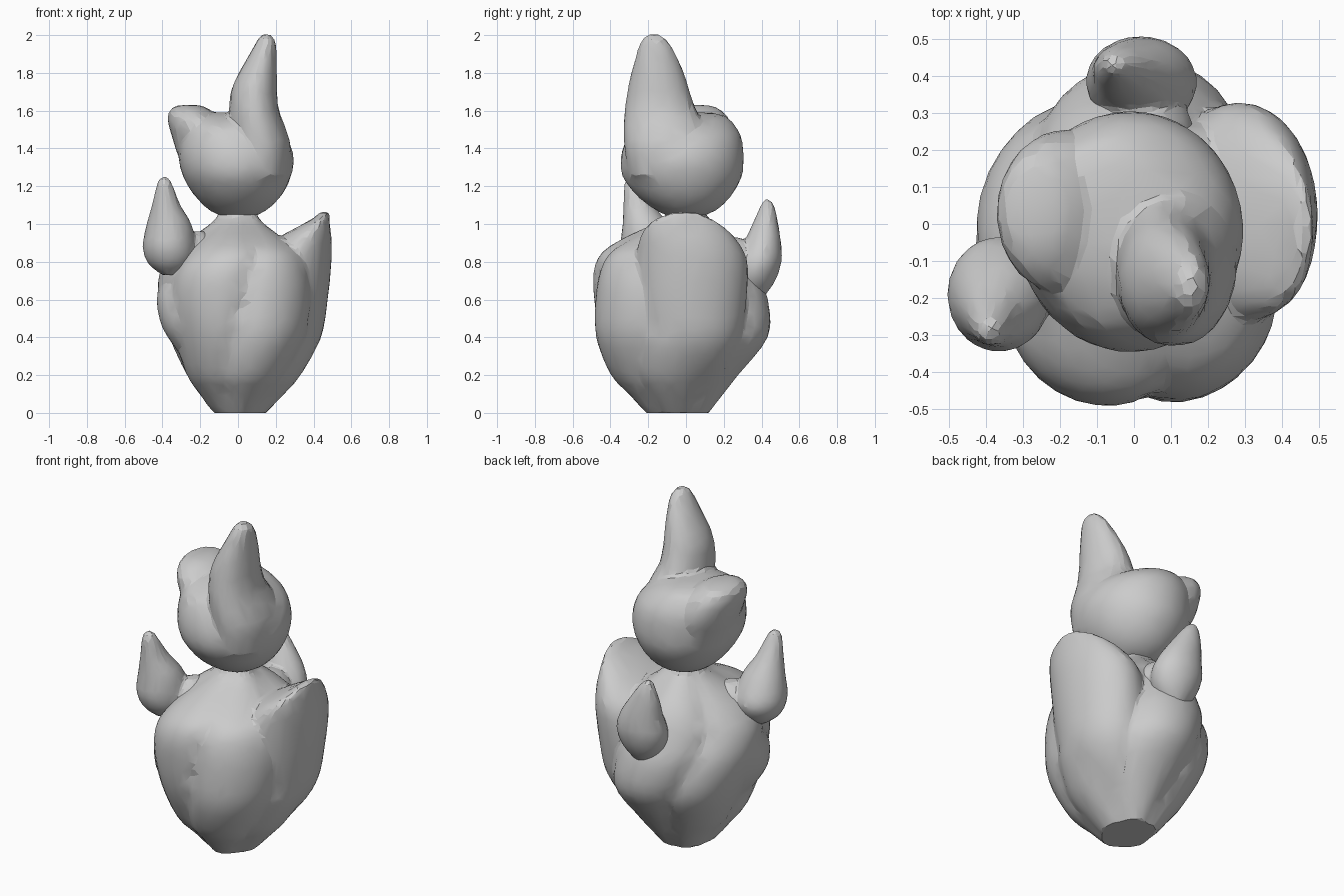
import bpy, bmesh, math


def spline(a, b, c, d, t):
    return 0.5 * (2 * b + (c - a) * t + (2 * a - 5 * b + 4 * c - d) * t * t
                  + (3 * b - a - 3 * c + d) * t ** 3)


def loft(bm, rings, fold=0.0, folds=2.5, twist=0.9, phase=0.0, seg=48, sub=4):
    """Closed skin through rings of (z, cx, cy, rx, ry), with optional twisted creases."""
    rows, last = [], len(rings) - 1
    for i in range(last):
        quad = [rings[max(0, min(last, i + k))] for k in (-1, 0, 1, 2)]
        for s in range(sub):
            rows.append([spline(*v, s / sub) for v in zip(*quad)])
    rows.append(rings[-1])
    loops = []
    for z, cx, cy, rx, ry in rows:
        loop = []
        for k in range(seg):
            a = 2 * math.pi * k / seg
            crease = abs(math.sin(folds * (a - twist * (z - 0.8) - phase)))
            r = 1 + fold * (crease ** 0.6 - 0.85)
            loop.append(bm.verts.new((cx + max(rx, .005) * r * math.cos(a),
                                      cy + max(ry, .005) * r * math.sin(a), z)))
        loops.append(loop)
    for lo, hi in zip(loops, loops[1:]):
        for k in range(seg):
            j = (k + 1) % seg
            bm.faces.new((lo[k], lo[j], hi[j], hi[k]))
    bm.faces.new(loops[0][::-1])
    bm.faces.new(loops[-1])


def fused_part(name, lofts, voxel=0.016, smooth=4, ratio=0.07):
    """Melt several lofts into one soft skin and reduce it to coarse facets."""
    bm = bmesh.new()
    for rings, options in lofts:
        loft(bm, rings, **options)
    me = bpy.data.meshes.new(name)
    bm.to_mesh(me)
    bm.free()
    ob = bpy.data.objects.new(name, me)
    bpy.context.collection.objects.link(ob)
    m = ob.modifiers.new("fuse", 'REMESH')
    m.mode, m.voxel_size = 'VOXEL', voxel
    m = ob.modifiers.new("soften", 'SMOOTH')
    m.factor, m.iterations = 0.5, smooth
    m = ob.modifiers.new("facets", 'DECIMATE')
    m.ratio = ratio
    dg = bpy.context.evaluated_depsgraph_get()
    baked = bpy.data.meshes.new_from_object(ob.evaluated_get(dg))
    ob.modifiers.clear()
    ob.data = baked
    baked.name = name
    for v in baked.vertices:
        v.co.z = max(v.co.z, 0.0)
    bpy.ops.object.select_all(action='DESELECT')
    ob.select_set(True)
    bpy.context.view_layer.objects.active = ob
    bpy.ops.object.shade_smooth_by_angle(angle=math.radians(14))
    return ob


# Bulbous body with twisted folds, narrowing to the neck
body = [(-0.01, 0.01, -.04, .13, .16), (.04, .01, -.045, .175, .2), (.1, .015, -.05, .225, .25),
        (.2, .02, -.06, .305, .335), (.4, .03, -.03, .40, .455), (.6, .01, -.04, .43, .465),
        (.75, .0, -.065, .405, .43), (.85, .01, -.06, .345, .385), (.93, .0, -.03, .24, .29),
        (1.0, .0, .0, .145, .17), (1.045, .0, .0, .105, .11), (1.09, .0, .0, .10, .10)]
# Big curled petal on the right, rising to a rim
right_petal = [(.1, .12, .0, .09, .12), (.25, .2, .02, .15, .2), (.4, .25, .03, .19, .26),
               (.6, .27, .03, .205, .29), (.8, .295, .03, .2, .295), (.92, .35, .01, .145, .255),
               (1.0, .415, -.01, .07, .19), (1.035, .445, -.01, .04, .13), (1.065, .46, -.01, .022, .06)]
# Low folded petal on the front left
left_petal = [(.3, -.18, -.12, .12, .18), (.45, -.22, -.12, .18, .23), (.6, -.23, -.08, .2, .25),
              (.7, -.22, -.04, .18, .22), (.78, -.2, -.02, .1, .12)]
fused_part("body", [(body, dict(fold=.14, phase=-1.35)), (right_petal, {}), (left_petal, {})])

# Left bud with its stalk lump
left_bud = [(.73, -.36, -.19, .04, .05), (.79, -.36, -.19, .115, .12), (.88, -.365, -.19, .14, .155),
            (1.0, -.365, -.215, .118, .12), (1.1, -.38, -.25, .075, .08), (1.2, -.388, -.28, .044, .047),
            (1.235, -.39, -.285, .028, .03), (1.25, -.39, -.285, .01, .01)]
left_stalk = [(.74, -.24, -.12, .08, .08), (.82, -.23, -.13, .12, .12), (.91, -.22, -.12, .09, .1),
              (.96, -.21, -.12, .03, .04)]
fused_part("left_bud", [(left_bud, {}), (left_stalk, {})], voxel=.012, ratio=.09)

# Back bud with its stalk ridge
back_bud = [(.61, .02, .36, .05, .05), (.7, .02, .365, .125, .108), (.8, .02, .385, .15, .12),
            (.9, .01, .405, .125, .098), (1.0, -.02, .42, .088, .068), (1.08, -.04, .43, .05, .042),
            (1.115, -.05, .43, .028, .026), (1.13, -.05, .43, .01, .01)]
back_stalk = [(.7, .03, .25, .1, .1), (.82, .03, .25, .13, .12), (.9, .03, .24, .08, .1),
              (.93, .03, .22, .03, .05)]
fused_part("back_bud", [(back_bud, {}), (back_stalk, {})], voxel=.012, ratio=.09)

# Head: round bulb, tall broad-footed horn and a rimmed petal at the back left
bulb = [(1.04, .0, .0, .09, .09), (1.08, .0, .0, .16, .17), (1.15, .0, -.01, .23, .25),
        (1.25, -.005, -.02, .285, .315), (1.35, -.01, -.02, .305, .325), (1.45, -.025, -.01, .285, .305),
        (1.52, -.05, .0, .235, .26), (1.57, -.08, .03, .16, .18), (1.59, -.1, .04, .08, .09)]
horn = [(1.25, .12, -.12, .14, .18), (1.4, .125, -.1, .155, .225), (1.5, .105, -.11, .15, .22),
        (1.6, .085, -.135, .132, .19), (1.7, .085, -.145, .122, .165), (1.78, .1, -.15, .106, .145),
        (1.87, .125, -.155, .08, .115), (1.95, .145, -.165, .056, .082), (1.99, .15, -.17, .036, .05),
        (2.008, .15, -.17, .01, .015)]
head_petal = [(1.2, -.08, .06, .12, .14), (1.35, -.15, .04, .16, .2), (1.45, -.19, .035, .155, .22),
              (1.54, -.225, .03, .145, .205), (1.595, -.25, .035, .115, .16), (1.625, -.26, .04, .07, .1),
              (1.63, -.26, .04, .02, .03)]
fused_part("head", [(bulb, {}), (horn, {}), (head_petal, {})])
